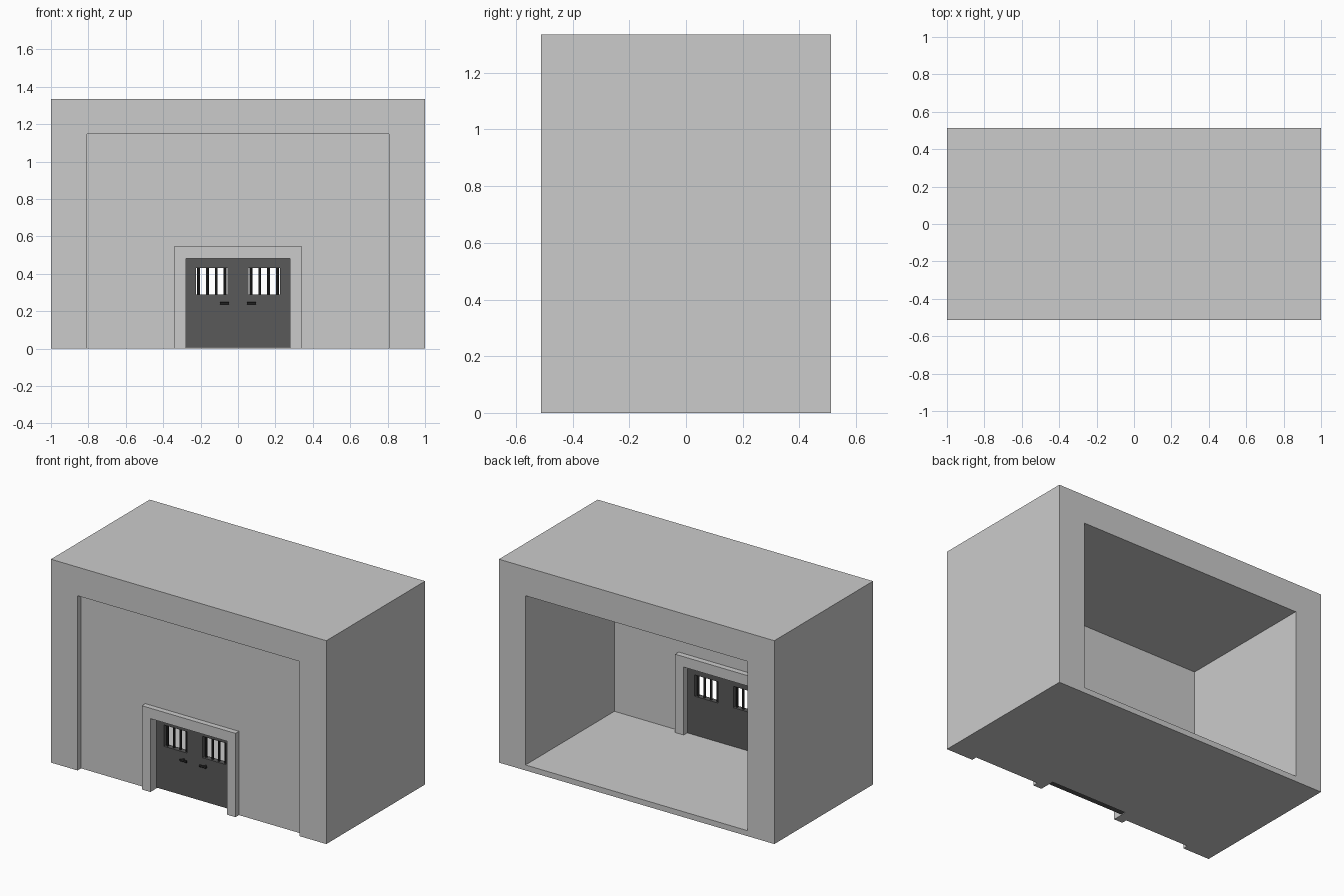
import bpy, bmesh
from math import pi
from mathutils import Matrix

if "Cube" in bpy.data.objects:
    bpy.data.objects.remove(bpy.data.objects["Cube"])


def material(name, value):
    m = bpy.data.materials.new(name)
    m.diffuse_color = (value, value, value, 1)
    m.use_nodes = True
    m.node_tree.nodes["Principled BSDF"].inputs["Base Color"].default_value = m.diffuse_color
    return m


def finish(name, bm, mat=None):
    bmesh.ops.recalc_face_normals(bm, faces=bm.faces)
    mesh = bpy.data.meshes.new(name)
    bm.to_mesh(mesh)
    bm.free()
    obj = bpy.data.objects.new(name, mesh)
    bpy.context.collection.objects.link(obj)
    if mat:
        mesh.materials.append(mat)
    return obj


def extrude_y(bm, depth):
    ext = bmesh.ops.extrude_face_region(bm, geom=bm.faces[:])
    verts = [v for v in ext["geom"] if isinstance(v, bmesh.types.BMVert)]
    bmesh.ops.translate(bm, vec=(0, depth, 0), verts=verts)


def portal(name, outer, inner, y0, y1):
    """Upside-down U standing on the ground; outer/inner = (half width, height)."""
    (ow, oh), (iw, ih) = outer, inner
    pts = [(-ow, 0), (-ow, oh), (ow, oh), (ow, 0),
           (iw, 0), (iw, ih), (-iw, ih), (-iw, 0)]
    bm = bmesh.new()
    bm.faces.new([bm.verts.new((x, y0, z)) for x, z in pts])
    extrude_y(bm, y1 - y0)
    return finish(name, bm)


def box(name, x0, x1, y0, y1, z0, z1):
    bm = bmesh.new()
    m = Matrix.Translation(((x0 + x1) / 2, (y0 + y1) / 2, (z0 + z1) / 2))
    m = m @ Matrix.Diagonal((x1 - x0, y1 - y0, z1 - z0, 1))
    bmesh.ops.create_cube(bm, size=1, matrix=m)
    return finish(name, bm)


def rod(bm, centre, radius, length, axis, sides=12):
    rot = {"x": Matrix.Rotation(pi / 2, 4, "Y"),
           "y": Matrix.Rotation(pi / 2, 4, "X"),
           "z": Matrix.Identity(4)}[axis]
    bmesh.ops.create_cone(bm, cap_ends=True, segments=sides, radius1=radius,
                          radius2=radius, depth=length,
                          matrix=Matrix.Translation(centre) @ rot)


dark = material("dark_door", 0.1)
iron = material("black_iron", 0.025)

# Masonry: outer shell, recessed front wall, door surround, floor
portal("outer_shell", (1, 1.335), (0.807, 1.147), -0.512, 0.512)
portal("front_wall", (0.807, 1.147), (0.34, 0.55), -0.476, -0.41)
portal("door_surround", (0.34, 0.55), (0.278, 0.482), -0.512, -0.373)
box("floor", -0.807, 0.807, -0.41, 0.512, 0, 0.036)

# Double door slab with two window openings
DY0, DY1 = -0.448, -0.412
xs = [-0.278, -0.225, -0.055, 0.055, 0.225, 0.278]
zs = [0.005, 0.29, 0.43, 0.482]
bm = bmesh.new()
grid = [[bm.verts.new((x, DY0, z)) for z in zs] for x in xs]
for i in range(5):
    for k in range(3):
        if k == 1 and i in (1, 3):
            continue
        bm.faces.new([grid[i][k], grid[i + 1][k], grid[i + 1][k + 1], grid[i][k + 1]])
extrude_y(bm, DY1 - DY0)
finish("double_door", bm, dark)

# Window bars and handles for each leaf
for side, label in ((-1, "left"), (1, "right")):
    bm = bmesh.new()
    for i in range(4):
        x = side * 0.14 + (i - 1.5) * 0.047
        rod(bm, (x, (DY0 + DY1) / 2, 0.36), 0.0075, 0.14, "z")
    bars = finish(label + "_window_bars", bm, iron)

    bm = bmesh.new()
    rod(bm, (side * 0.071, DY0 - 0.018, 0.242), 0.007, 0.048, "x")
    rod(bm, (side * 0.080, DY0 - 0.008, 0.242), 0.007, 0.018, "y")
    handle = finish(label + "_door_handle", bm, iron)

    for obj in (bars, handle):
        bpy.ops.object.select_all(action="DESELECT")
        obj.select_set(True)
        bpy.context.view_layer.objects.active = obj
        bpy.ops.object.shade_smooth_by_angle()
